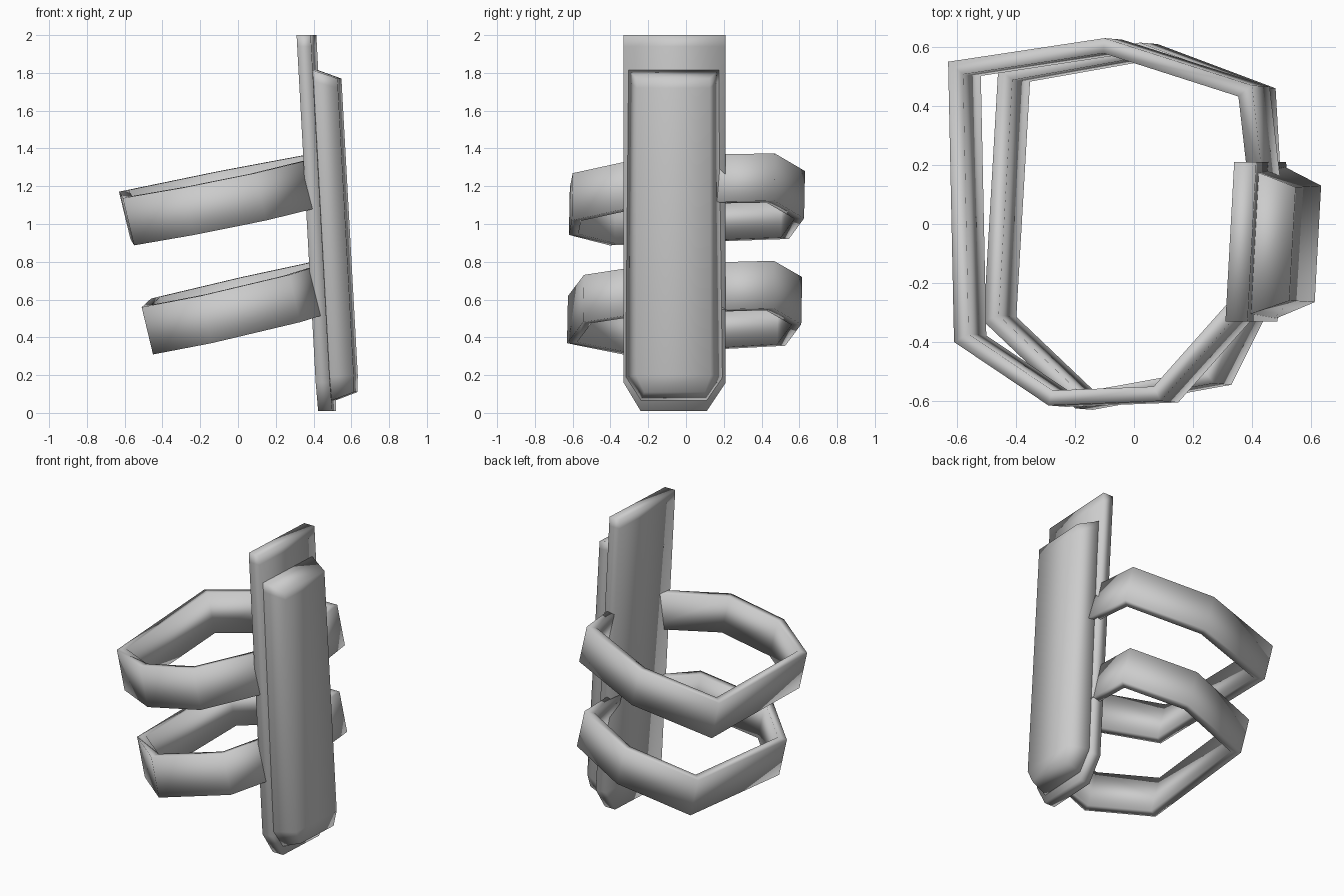
import bpy, bmesh, math
from mathutils import Vector

if "Cube" in bpy.data.objects:
    bpy.data.objects.remove(bpy.data.objects["Cube"], do_unlink=True)

grey = bpy.data.materials.new("plain grey")
grey.use_nodes = True
colour = (0.6, 0.6, 0.6, 1)
grey.diffuse_color = colour
grey.node_tree.nodes["Principled BSDF"].inputs["Base Color"].default_value = colour


def loft(name, rings):
    """Skin equal-length rings of points and cap both ends."""
    bm = bmesh.new()
    rows = [[bm.verts.new(p) for p in ring] for ring in rings]
    n = len(rows[0])
    for a, b in zip(rows, rows[1:]):
        for i in range(n):
            j = (i + 1) % n
            bm.faces.new((a[i], a[j], b[j], b[i]))
    bm.faces.new(rows[0])
    bm.faces.new(rows[-1])
    bmesh.ops.recalc_face_normals(bm, faces=bm.faces)
    mesh = bpy.data.meshes.new(name)
    bm.to_mesh(mesh)
    bm.free()
    mesh.materials.append(grey)
    obj = bpy.data.objects.new(name, mesh)
    bpy.context.collection.objects.link(obj)
    mesh.shade_smooth()
    return obj


def lean(x, y, z):
    """Tilt and slightly turn a point given in the sheath's own frame."""
    return (0.42 + x - 0.055 * z + 0.055 * (y + 0.33), y, z)


# Backing plate: straight sides, tapered foot
plate = []
for y0, y1, z in ((-0.33, 0.21, 2.0), (-0.33, 0.21, 1.94), (-0.33, 0.21, 0.16),
                  (-0.24, 0.11, 0.01)):
    plate.append([lean(0, y0, z), lean(0, y1, z), lean(0.075, y1, z), lean(0.075, y0, z)])
loft("backing_plate", plate)

# Raised sheath body: base y range and z, then face y range, z and depth
body = []
for b0, b1, bz, f0, f1, fz, depth in (
        (-0.31, 0.18, 1.82, -0.26, 0.125, 1.77, 0.20),
        (-0.31, 0.18, 1.76, -0.26, 0.125, 1.72, 0.20),
        (-0.325, 0.20, 0.19, -0.265, 0.13, 0.20, 0.20),
        (-0.24, 0.11, 0.06, -0.22, 0.10, 0.11, 0.195)):
    body.append([lean(0.06, b0, bz), lean(0.06, b1, bz),
                 lean(depth, f1, fz), lean(depth, f0, fz)])
loft("sheath_body", body)


def strap(name, path, height, slope, thick=0.05):
    """Tilted flat band following the outer top edge of a plan outline."""
    pts = [Vector(p) for p in path]
    drop = Vector((0.06, -0.005, -0.25))
    rings = []
    for i, p in enumerate(pts):
        sides = []
        for a, b in ((i - 1, i), (i, i + 1)):
            if a >= 0 and b < len(pts):
                d = (pts[b] - pts[a]).normalized()
                sides.append(Vector((-d.y, d.x)))
        m = sum(sides, Vector((0, 0))).normalized()
        q = p + m * thick / m.dot(sides[0])
        top = [Vector((v.x, v.y, height + slope * v.x + 0.04 * v.y)) for v in (p, q)]
        rings.append([top[0], top[1], top[1] + drop, top[0] + drop])
    loft(name, rings)


# Straps run counter-clockwise from the back of the plate to its front
strap("upper_strap", [(0.44, 0.12), (0.40, 0.47), (-0.10, 0.63), (-0.63, 0.55),
                      (-0.61, -0.40), (-0.29, -0.615), (0.09, -0.60), (0.41, -0.24)],
      1.275, 0.20)
strap("lower_strap", [(0.44, 0.12), (0.42, 0.465), (0.02, 0.615), (-0.46, 0.53),
                      (-0.51, -0.33), (-0.20, -0.625), (0.27, -0.54), (0.43, -0.22)],
      0.69, 0.23)
